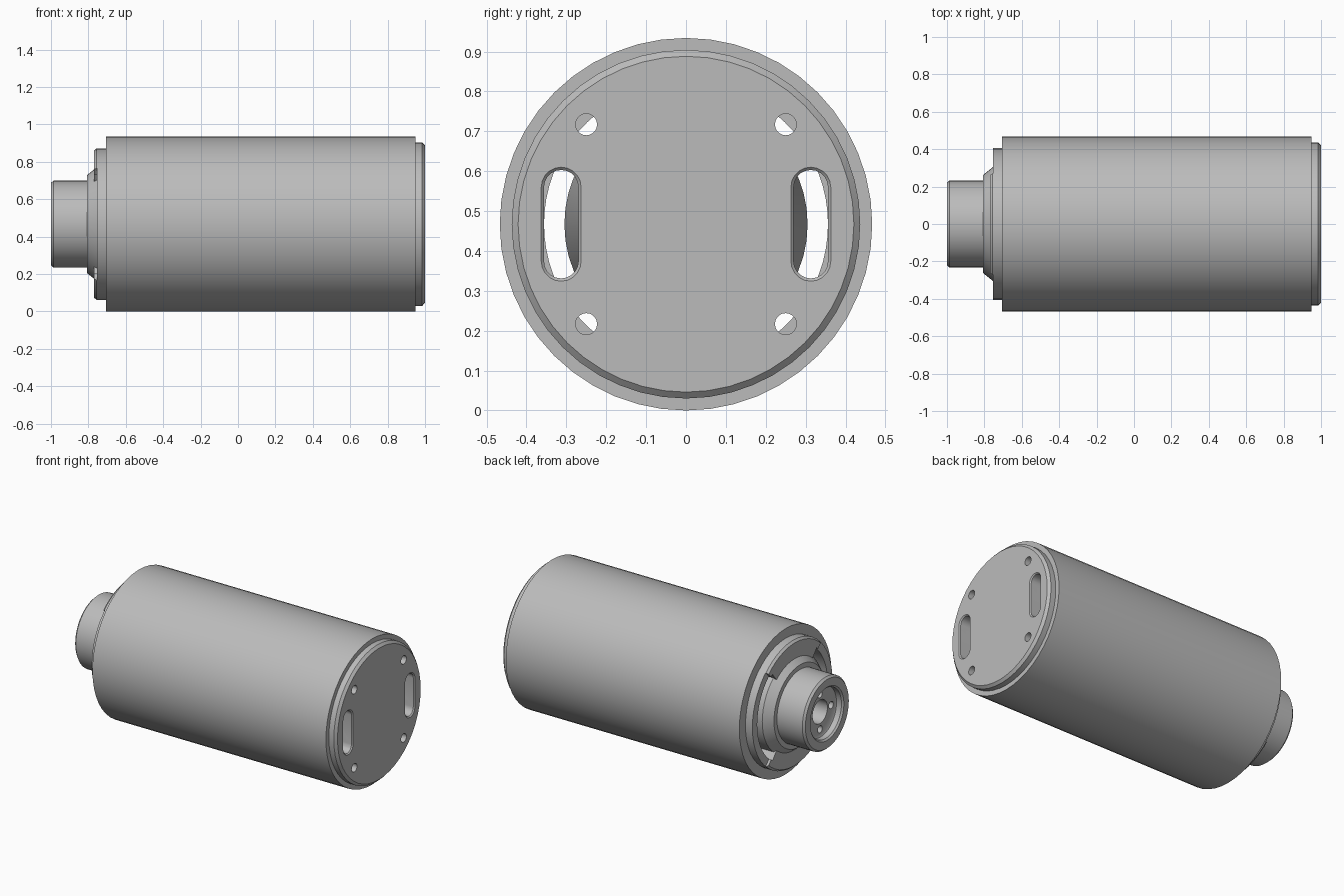
import bpy, bmesh
from math import pi, sin, cos, radians

ZC = 0.467      # height of the long axis
SEGS = 48

cube = bpy.data.objects.get("Cube")
if cube:
    bpy.data.objects.remove(cube, do_unlink=True)

metal = bpy.data.materials.new("grey_metal")
metal.use_nodes = True
colour = (0.5, 0.5, 0.5, 1)
metal.diffuse_color = colour
metal.node_tree.nodes["Principled BSDF"].inputs["Base Color"].default_value = colour


def finish(bm, name):
    bmesh.ops.recalc_face_normals(bm, faces=bm.faces[:])
    mesh = bpy.data.meshes.new(name)
    bm.to_mesh(mesh)
    bm.free()
    mesh.materials.append(metal)
    obj = bpy.data.objects.new(name, mesh)
    bpy.context.collection.objects.link(obj)
    return obj


def lathe(name, profile, closed=False):
    """Turn (x, radius) points around the long axis."""
    bm = bmesh.new()
    verts = [bm.verts.new((x, r, ZC)) for x, r in profile]
    pairs = list(zip(verts, verts[1:]))
    if closed:
        pairs.append((verts[-1], verts[0]))
    edges = [bm.edges.new(p) for p in pairs]
    bmesh.ops.spin(bm, geom=verts + edges, cent=(0, 0, ZC), axis=(1, 0, 0),
                   angle=2 * pi, steps=SEGS, use_duplicate=False)
    bmesh.ops.remove_doubles(bm, verts=bm.verts[:], dist=1e-5)
    return finish(bm, name)


def loft(outline_a, x_a, outline_b, x_b):
    """Solid between two matching (y, z) outlines, used as a cutter."""
    bm = bmesh.new()
    a = [bm.verts.new((x_a, y, z + ZC)) for y, z in outline_a]
    b = [bm.verts.new((x_b, y, z + ZC)) for y, z in outline_b]
    bm.faces.new(a)
    bm.faces.new(b[::-1])
    for i in range(len(a)):
        j = (i + 1) % len(a)
        bm.faces.new((a[i], b[i], b[j], a[j]))
    obj = finish(bm, "cutter")
    obj.hide_render = True
    return obj


def arc(r, start, end, n, cy=0, cz=0):
    return [(cy + r * cos(radians(start + (end - start) * i / n)),
             cz + r * sin(radians(start + (end - start) * i / n)))
            for i in range(n + 1)]


def circle(r, cy, cz, n=20):
    return arc(r, 0, 360, n, cy, cz)[:-1]


def stadium(r, cy, half):
    return arc(r, 0, 180, 10, cy, half) + arc(r, 180, 360, 10, cy, -half)


def sector(r_in, r_out, mid, spread):
    return (arc(r_out, mid - spread, mid + spread, 20)
            + arc(r_in, mid + spread, mid - spread, 20))


def cut(obj, cutters):
    bpy.context.view_layer.objects.active = obj
    for c in cutters:
        mod = obj.modifiers.new("cut", "BOOLEAN")
        mod.operation = "DIFFERENCE"
        mod.solver = "EXACT"
        mod.object = c
        bpy.ops.object.modifier_apply(modifier=mod.name)
        bpy.data.objects.remove(c, do_unlink=True)


# Hollow outer housing
housing = lathe("housing", [(-0.705, 0.395), (-0.705, 0.467), (0.95, 0.467),
                            (0.95, 0.425), (0.86, 0.42), (-0.64, 0.42),
                            (-0.64, 0.395)], closed=True)

# Rear cap with chamfered rim, two vent slots and four screw holes
end_cap = lathe("end_cap", [(0.86, 0), (0.86, 0.437), (0.985, 0.437),
                            (1.0, 0.421), (1.0, 0)])
cutters = []
for side in (-1, 1):
    y = side * 0.313
    cutters.append(loft(stadium(0.043, y, 0.093), 0.8, stadium(0.043, y, 0.093), 1.1))
    cutters.append(loft(stadium(0.043, y, 0.093), 0.993, stadium(0.057, y, 0.093), 1.007))
    for up in (-1, 1):
        hole = circle(0.027, side * 0.25, up * 0.25)
        cutters.append(loft(hole, 0.8, hole, 1.1))
cut(end_cap, cutters)

# Shaft-side flange with lowered sides and curved vents
flange = lathe("flange", [(-0.64, 0), (-0.64, 0.405), (-0.756, 0.405),
                          (-0.77, 0.393), (-0.77, 0)])
cutters = []
for mid in (0, 180):
    pocket = sector(0.27, 0.45, mid, 48)
    vent = sector(0.27, 0.356, mid, 51)
    cutters.append(loft(pocket, -0.85, pocket, -0.754))
    cutters.append(loft(vent, -0.85, vent, -0.5))
cut(flange, cutters)

# Rotor core, conical boss and recessed output hub
hub = lathe("output_hub", [(-0.84, 0), (-0.84, 0.075), (-0.95, 0.075),
                           (-0.95, 0.15), (-0.955, 0.16), (-0.99, 0.16),
                           (-1.0, 0.17), (-1.0, 0.22), (-0.987, 0.232),
                           (-0.807, 0.232), (-0.807, 0.262), (-0.754, 0.305),
                           (-0.6, 0.305), (0.75, 0.2), (0.75, 0)])
cutters = []
for k in range(4):
    hole = circle(0.023, 0.112 * cos(k * pi / 2), 0.112 * sin(k * pi / 2), 16)
    cutters.append(loft(hole, -0.97, hole, -0.88))
cut(hub, cutters)

# Smooth round walls, crisp edges
for obj in (housing, end_cap, flange, hub):
    bpy.ops.object.select_all(action="DESELECT")
    obj.select_set(True)
    bpy.context.view_layer.objects.active = obj
    bpy.ops.object.shade_smooth_by_angle(angle=radians(30))
